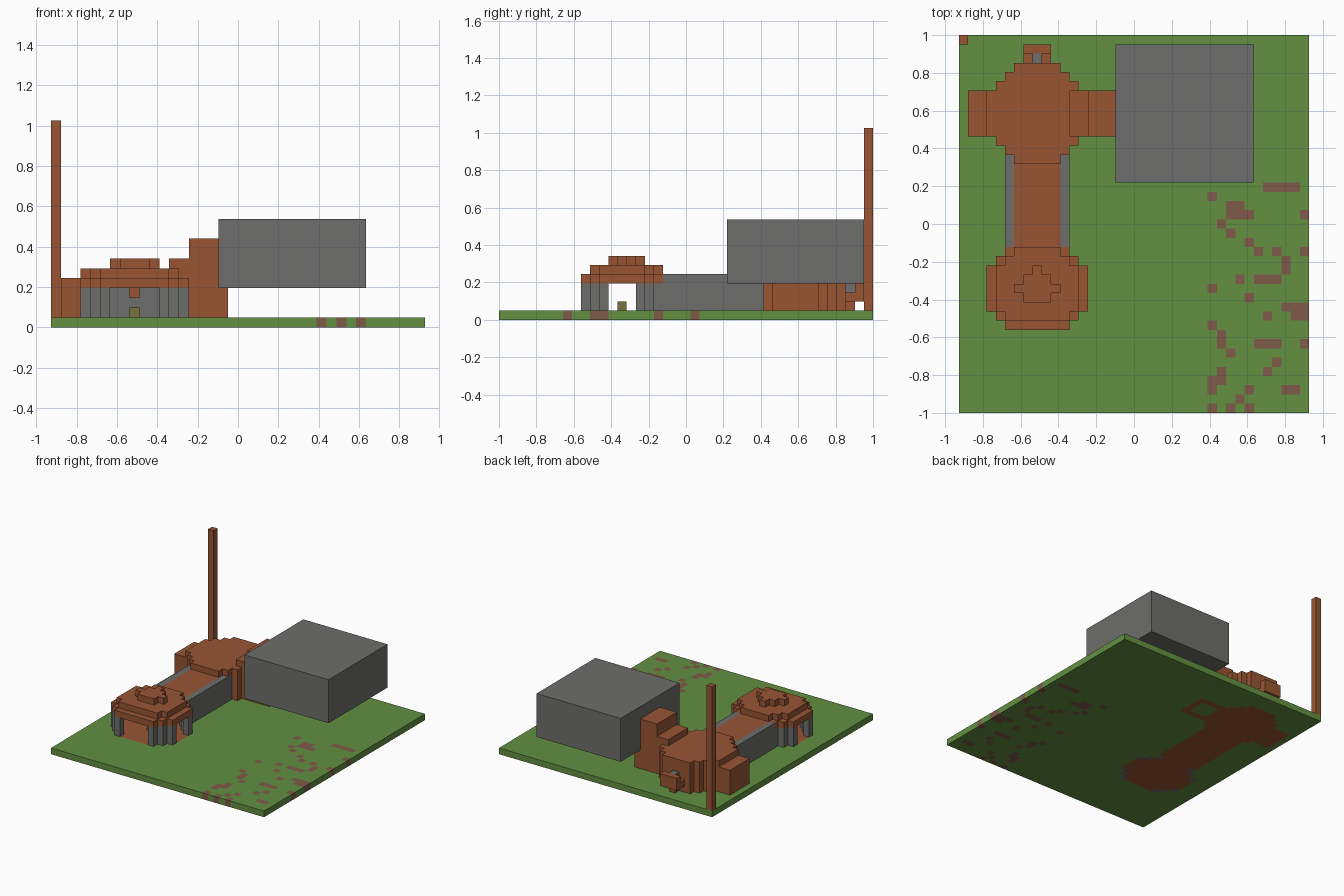
import bpy
import bmesh
import random

if "Cube" in bpy.data.objects:
    bpy.data.objects.remove(bpy.data.objects["Cube"], do_unlink=True)

NX, NY = 38, 41          # ground size in blocks
U = 2 / NY               # block edge length


def material(name, r, g, b):
    m = bpy.data.materials.new(name)
    m.diffuse_color = (r, g, b, 1)
    m.use_nodes = True
    m.node_tree.nodes["Principled BSDF"].inputs["Base Color"].default_value = (r, g, b, 1)
    return m


GRASS = material("grass green", .122, .279, .053)
CLAY = material("clay orange", .314, .091, .034)
STONE = material("stone grey", .155, .155, .150)
DIRT = material("dirt brown", .21, .105, .067)
OLIVE = material("olive", .19, .17, .045)


def box(i0, i1, j0, j1, k0, k1):
    return {(i, j, k) for i in range(i0, i1) for j in range(j0, j1) for k in range(k0, k1)}


def disc(cj, radius, chamfer, rows, k0, k1):
    """Stepped round slab centred on the building axis (column 8)."""
    cells = set()
    for j in rows:
        half = min(radius, chamfer - abs(j - cj))
        if half >= 0:
            cells |= box(8 - half, 9 + half, j, j + 1, k0, k1)
    return cells


def mirrored(cells):
    return cells | {(16 - i, j, k) for i, j, k in cells}


def part(name, cells, mats, rule=lambda c: 0):
    """Outer skin of a set of blocks, with coplanar faces joined."""
    bm = bmesh.new()
    verts = {}

    def vert(p):
        if p not in verts:
            verts[p] = bm.verts.new(((p[0] - NX / 2) * U, (p[1] - NY / 2) * U, p[2] * U))
        return verts[p]

    for c in sorted(cells):
        for axis in range(3):
            for side in (0, 1):
                n = list(c)
                n[axis] += 2 * side - 1
                if tuple(n) in cells:
                    continue
                a, b = (axis + 1) % 3, (axis + 2) % 3
                loop = []
                for da, db in ((0, 0), (1, 0), (1, 1), (0, 1)):
                    p = list(c)
                    p[axis] += side
                    p[a] += da
                    p[b] += db
                    loop.append(vert(tuple(p)))
                f = bm.faces.new(loop if side else loop[::-1])
                f.material_index = rule(c)
    bmesh.ops.dissolve_limit(bm, angle_limit=.01, verts=bm.verts[:], edges=bm.edges[:],
                             delimit={'MATERIAL'})
    me = bpy.data.meshes.new(name)
    bm.to_mesh(me)
    bm.free()
    for m in mats:
        me.materials.append(m)
    ob = bpy.data.objects.new(name, me)
    bpy.context.collection.objects.link(ob)


# Dirt field: larger patches as column, row and width, then seeded specks
dirt = set()
for i, j, width in ((33, 24, 4), (29, 22, 1), (29, 21, 2), (37, 21, 1), (37, 17, 1),
                    (34, 17, 1), (32, 14, 3), (35, 11, 3), (36, 10, 2), (32, 7, 3),
                    (37, 7, 1), (28, 4, 1), (27, 3, 2), (27, 2, 1), (35, 2, 2),
                    (27, 0, 1), (29, 0, 1), (31, 0, 1)):
    dirt |= {(i + n, j) for n in range(width)}
random.seed(4)
for j in range(1, 24):
    dirt.add((random.randint(27, 36), j))

# Building footprint sunk into the ground
PAV = range(9, 18)
HALL = range(27, 38)
piers = mirrored(box(5, 6, 9, 10, 0, 4) | box(4, 5, 10, 11, 0, 4) | box(3, 4, 11, 12, 0, 4)
                 | box(3, 4, 15, 16, 0, 4) | box(4, 5, 16, 17, 0, 4) | box(5, 6, 17, 18, 0, 4))
floor = (disc(13, 5, 7, PAV, 0, 1) | disc(32, 5, 7, HALL, 0, 1) | box(5, 12, 18, 28, 0, 1)
         | box(1, 3, 30, 35, 0, 1) | (box(14, 18, 30, 35, 0, 1) - box(14, 17, 31, 34, 0, 1)))


def ground_colour(c):
    if c in piers:
        return 3
    if c in floor:
        return 1
    return 2 if c[:2] in dirt else 0


part("ground", box(0, NX, 0, NY, 0, 1), [GRASS, CLAY, DIRT, STONE], ground_colour)

# Front pavilion
part("pavilion_piers", {c for c in piers if c[2] > 0}, [STONE])
part("pavilion_roof", disc(13, 5, 7, PAV, 4, 5) | disc(13, 4, 6, range(10, 18), 5, 6)
     | disc(13, 2, 2, range(12, 16), 6, 7), [CLAY])
part("pavilion_pedestal", box(8, 9, 13, 14, 1, 2), [OLIVE])
part("pavilion_lintel", box(8, 9, 17, 18, 3, 4), [CLAY])

# Corridor
part("corridor_walls", mirrored(box(5, 6, 18, 29, 1, 5)) | box(6, 11, 18, 19, 1, 4), [STONE])
part("corridor_roof", box(6, 11, 18, 27, 4, 5), [CLAY])

# Rear hall with its side wing and stepped link
part("hall", disc(32, 5, 7, range(29, 38), 1, 6) | disc(32, 5, 7, range(27, 29), 5, 6)
     | box(6, 11, 27, 29, 1, 5), [CLAY])
part("side_wing", box(1, 3, 30, 35, 1, 5), [CLAY])
part("stepped_link", box(12, 14, 30, 35, 6, 7) | box(14, 17, 30, 35, 1, 9)
     | box(17, 18, 30, 35, 1, 4), [CLAY])

# Back porch
part("porch", box(7, 10, 39, 40, 2, 4) | mirrored(box(7, 8, 38, 39, 2, 3))
     | box(8, 9, 38, 39, 1, 3), [CLAY])
part("porch_core", box(8, 9, 38, 39, 3, 4), [STONE])

# Raised block and corner mast
part("raised_block", box(17, 32, 25, 40, 4, 11), [STONE])
part("mast", box(0, 1, 40, 41, 1, 21), [CLAY])
